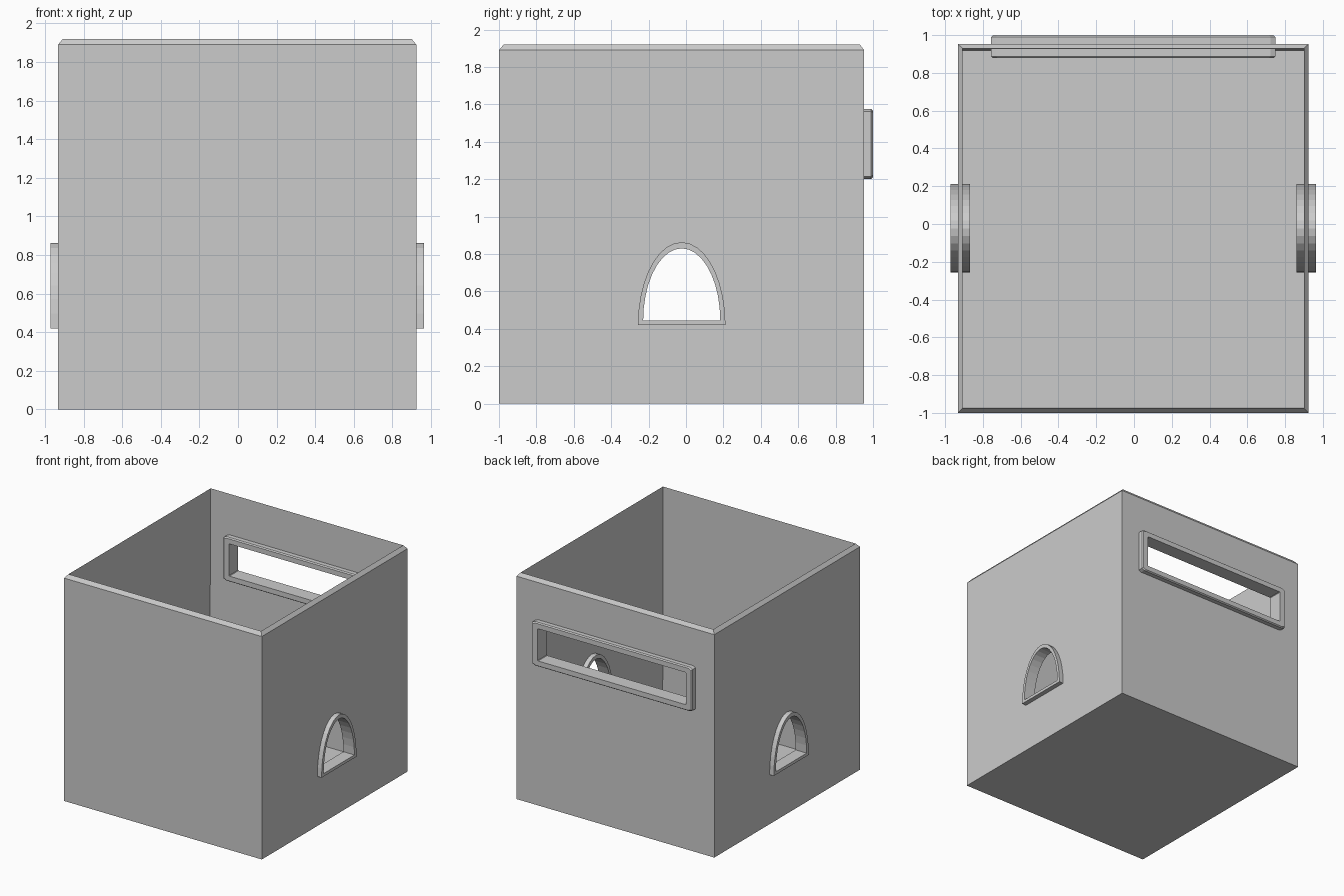
import bpy, bmesh, math
from mathutils import Vector

if "Cube" in bpy.data.objects:
    bpy.data.objects.remove(bpy.data.objects["Cube"])

CX = -0.004  # centre of the box in x


def make_object(name, bm):
    bmesh.ops.recalc_face_normals(bm, faces=bm.faces)
    me = bpy.data.meshes.new(name)
    bm.to_mesh(me)
    bm.free()
    ob = bpy.data.objects.new(name, me)
    bpy.context.collection.objects.link(ob)
    return ob


def skin(bm, loops, closed):
    """Join consecutive equal-length loops of points with quads."""
    rings = [[bm.verts.new(p) for p in loop] for loop in loops]
    pairs = list(zip(rings, rings[1:]))
    if closed:
        pairs.append((rings[-1], rings[0]))
    n = len(rings[0])
    for a, b in pairs:
        for i in range(n):
            j = (i + 1) % n
            bm.faces.new((a[i], a[j], b[j], b[i]))
    if not closed:
        bm.faces.new(rings[0])
        bm.faces.new(rings[-1])


def rect(x, y0, y1, z):
    return [(CX - x, y0, z), (CX + x, y0, z), (CX + x, y1, z), (CX - x, y1, z)]


def arch(x, yc, ry, z0, rz, n=18):
    """Half-ellipse doorway outline in the yz plane."""
    return [(x, yc + ry * math.cos(math.pi * i / n), z0 + rz * math.sin(math.pi * i / n))
            for i in range(n + 1)]


def slot(y, hx, z0, z1, cx, cz):
    """Rectangle with clipped corners in the xz plane."""
    return [(CX + x, y, z) for x, z in (
        (-hx + cx, z0), (hx - cx, z0), (hx, z0 + cz), (hx, z1 - cz),
        (hx - cx, z1), (-hx + cx, z1), (-hx, z1 - cz), (-hx, z0 + cz))]


# Open box with a sloped top rim
bm = bmesh.new()
skin(bm, [rect(0.928, -1.0, 0.952, 0), rect(0.928, -1.0, 0.952, 1.89),
          rect(0.903, -0.975, 0.93, 1.92), rect(0.903, -0.972, 0.915, 0.028)], False)
box = make_object("box_shell", bm)

# Cutters for the side doorways and the back window
bm = bmesh.new()
skin(bm, [arch(-1.2, -0.023, 0.222, 0.433, 0.415), arch(1.2, -0.023, 0.222, 0.433, 0.415)], False)
door_cut = make_object("doorway_cutter", bm)
bm = bmesh.new()
skin(bm, [slot(0.7, 0.725, 1.23, 1.547, 0.02, 0.01), slot(1.2, 0.725, 1.23, 1.547, 0.02, 0.01)], False)
window_cut = make_object("window_cutter", bm)
for cutter in (door_cut, window_cut):
    cutter.hide_render = True
    mod = box.modifiers.new(cutter.name, 'BOOLEAN')
    mod.object = cutter
    mod.operation = 'DIFFERENCE'
    mod.solver = 'EXACT'
    bpy.context.view_layer.objects.active = box
    bpy.ops.object.modifier_apply(modifier=mod.name)
    bpy.data.objects.remove(cutter)

# Arched doorway frames
for side, name in ((1, "right_door_frame"), (-1, "left_door_frame")):
    bm = bmesh.new()
    xi, xo = CX + side * 0.865, CX + side * 0.968
    outer, inner = (-0.023, 0.234, 0.42, 0.443), (-0.023, 0.206, 0.445, 0.385)
    skin(bm, [arch(xi, *outer), arch(xo, *outer), arch(xo, *inner), arch(xi, *inner)], True)
    make_object(name, bm)

# Back window frame
bm = bmesh.new()
outer, inner = (0.752, 1.202, 1.575, 0.025, 0.012), (0.695, 1.252, 1.525, 0.004, 0.004)
edge = (0.742, 1.21, 1.567, 0.025, 0.012)
skin(bm, [slot(0.878, *edge), slot(0.888, *outer), slot(0.99, *outer), slot(1.0, *edge),
          slot(1.0, *inner), slot(0.878, *inner)], True)
make_object("window_frame", bm)
